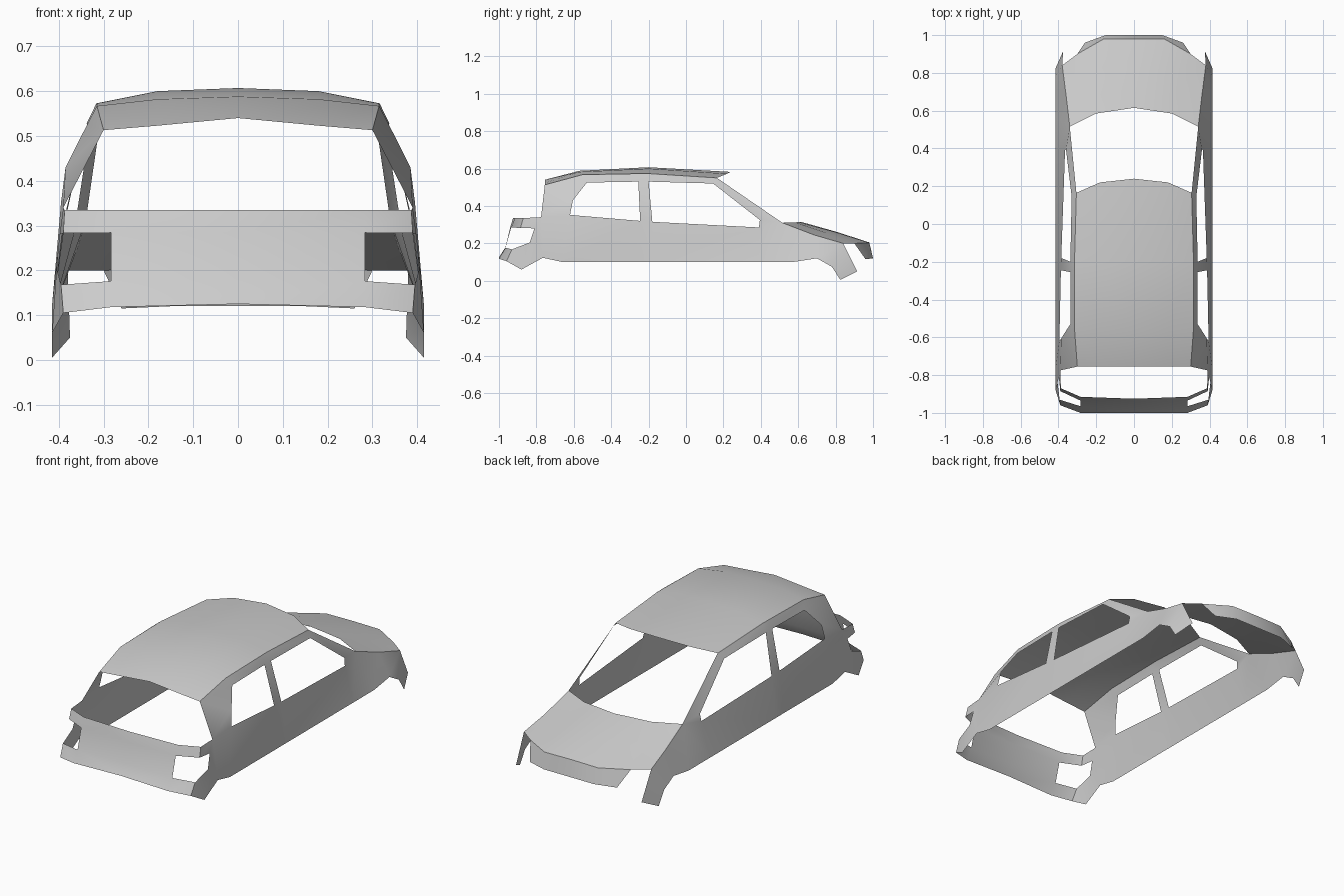
import bpy
import bmesh
import math
from mathutils import Vector

cube = bpy.data.objects.get("Cube")
if cube:
    bpy.data.objects.remove(cube, do_unlink=True)

# Single body paint
paint = bpy.data.materials.new("body_grey")
paint.use_nodes = True
grey = (.6, .6, .6, 1)
paint.diffuse_color = grey
shader = next(n for n in paint.node_tree.nodes if n.type == 'BSDF_PRINCIPLED')
shader.inputs["Base Color"].default_value = grey


def panel(name, *strips):
    """Sheet made of strips, each bridging two rows of points, mirrored across x."""
    bm = bmesh.new()
    made = {}

    def vert(point):
        if point not in made:
            made[point] = bm.verts.new(point)
        return made[point]

    for first, second in strips:
        for i in range(len(first) - 1):
            ring = (first[i], first[i + 1], second[i + 1], second[i])
            corners = list(dict.fromkeys(vert(p) for p in ring))
            if len(corners) > 2:
                bm.faces.new(corners)

    # Turn every face outward from the cabin
    bm.normal_update()
    middle = Vector((0, 0, .1))
    for face in bm.faces:
        if face.normal.dot(face.calc_center_median() - middle) < 0:
            face.normal_flip()

    mesh = bpy.data.meshes.new(name)
    bm.to_mesh(mesh)
    bm.free()
    mesh.materials.append(paint)
    obj = bpy.data.objects.new(name, mesh)
    bpy.context.collection.objects.link(obj)
    mirror = obj.modifiers.new("Mirror", 'MIRROR')
    mirror.use_axis[0] = True
    mirror.use_clip = True

    bpy.ops.object.select_all(action='DESELECT')
    obj.select_set(True)
    bpy.context.view_layer.objects.active = obj
    bpy.ops.object.shade_smooth_by_angle(angle=math.radians(30))
    return obj


def sill(y, z):
    """Point on the lowest, widest line of the body side."""
    return (.415, y, z)


# Shared corner points
rear_low = (.39, -.96, .105)
rear_lamp_low = (.395, -.93, .168)
rear_lamp_high = (.39, -.885, .283)
rear_top = (.387, -.87, .335)
lamp_side_low = (.405, -.835, .205)
lamp_side_high = (.398, -.81, .28)
rear_pillar_foot = (.39, -.775, .34)
roof_rear = (.3, -.755, .513)
roof_bend = (.315, -.555, .567)
roof_mid = (.315, -.2, .573)
roof_front = (.305, .165, .55)
front_pillar_foot = (.34, .515, .31)
hood_side = (.36, .685, .245)
hood_corner = (.38, .84, .2)

# Window outlines, clockwise from the rear lower corner
rear_window = [(.395, -.62, .352), (.385, -.605, .43), (.337, -.53, .525),
               (.337, -.255, .53), (.387, -.245, .32)]
front_window = [(.385, -.18, .315), (.337, -.2, .53), (.33, .145, .52),
                (.36, .395, .325), (.365, .39, .285)]

# Lower body side, wheel arches and fender tip
lower_edge = [rear_low, sill(-.88, .06), sill(-.765, .123), sill(-.765, .123),
              sill(-.66, .1), sill(-.245, .1), sill(-.18, .1), sill(.39, .1),
              sill(.57, .1), sill(.7, .12), sill(.78, .075)]
belt_line = [rear_lamp_low, lamp_side_low, lamp_side_high, rear_pillar_foot,
             rear_window[0], rear_window[-1], front_window[0], front_window[-1],
             front_pillar_foot, hood_side, hood_corner]
fender_tip = ([sill(.78, .075), sill(.825, .005)], [hood_corner, (.375, .915, .05)])
lamp_bridge = ([rear_lamp_high, lamp_side_high], [rear_top, rear_pillar_foot])

# Window frame, from rear pillar over the roof rail to the front pillar
frame_outer = [rear_pillar_foot, roof_rear, roof_bend, (.316, -.255, .573),
               roof_mid, roof_front, front_pillar_foot, front_pillar_foot]
frame_inner = rear_window[:4] + front_window[1:]
center_pillar = ([rear_window[3], front_window[1]],
                 [rear_window[4], front_window[0]])
panel("body_sides", (lower_edge, belt_line), fender_tip, lamp_bridge,
      (frame_outer, frame_inner), center_pillar)

# Roof
roof_rows = [
    [(0, -.755, .54), (.18, -.755, .523), roof_rear],
    [(0, -.57, .588), (.18, -.57, .582), roof_bend],
    [(0, -.2, .607), (.18, -.2, .6), roof_mid],
    [(0, .24, .582), (.18, .22, .572), roof_front],
]
panel("roof", *zip(roof_rows, roof_rows[1:]))

# Hood
nose_edge = [(0, .98, .205), (.16, .98, .203), (.3, .9, .2)]
hood_rows = [
    [(0, .615, .315), (.1, .6, .314), (.2, .585, .312), front_pillar_foot],
    [(0, .81, .26), (.12, .8, .26), (.24, .75, .256), hood_side],
    nose_edge + [hood_corner],
]
panel("hood", *zip(hood_rows, hood_rows[1:]))

# Nose lip below the hood
panel("nose_lip", (nose_edge, [(0, 1, .12), (.15, 1, .12), (.26, .96, .115)]))

# Rear panel with openings for the tail lamps
rear_rows = [
    [(0, -1, .125), (.283, -1, .118), rear_low],
    [(0, -.965, .18), (.283, -.965, .176), rear_lamp_low],
    [(0, -.94, .284), (.283, -.935, .284), rear_lamp_high],
    [(0, -.925, .335), (.283, -.915, .335), rear_top],
]
low, lamp_low, lamp_high, top = rear_rows
panel("rear_panel", (low, lamp_low), (lamp_low[:2], lamp_high[:2]), (lamp_high, top))
